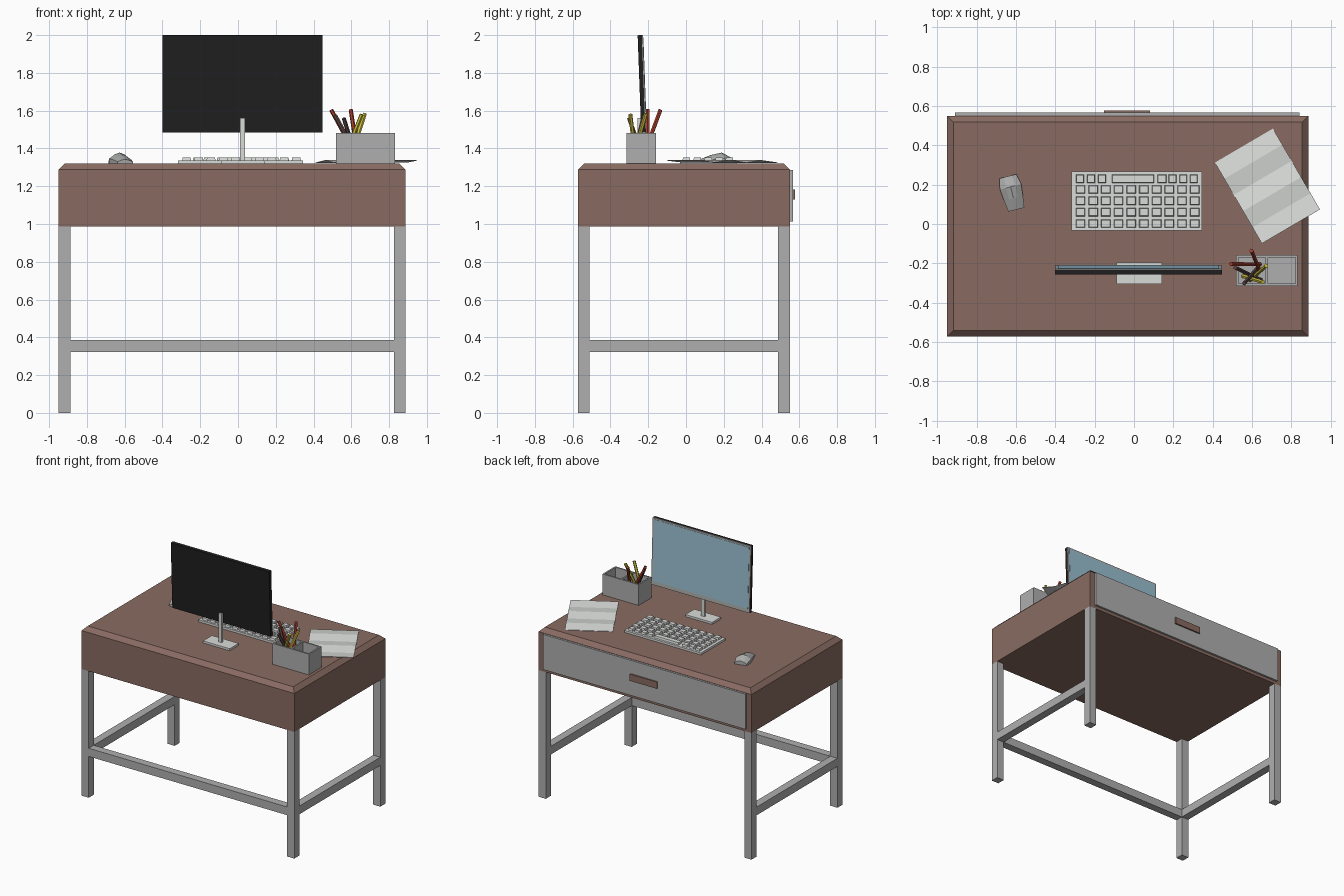
import bpy, bmesh, math
from mathutils import Vector, Matrix

if "Cube" in bpy.data.objects:
    bpy.data.objects.remove(bpy.data.objects["Cube"])


def mat(name, r, g, b):
    m = bpy.data.materials.new(name)
    m.diffuse_color = (r, g, b, 1)
    m.use_nodes = True
    m.node_tree.nodes["Principled BSDF"].inputs["Base Color"].default_value = m.diffuse_color
    return m


BROWN = mat("brown_wood", 0.25, 0.148, 0.12)
GREY = mat("grey_metal", 0.42, 0.43, 0.42)
WHITE = mat("off_white", 0.70, 0.72, 0.70)
BLACK = mat("black_plastic", 0.014, 0.014, 0.014)
BLUE = mat("screen_blue", 0.32, 0.52, 0.63)
RED = mat("pencil_red", 0.42, 0.05, 0.025)
YELLOW = mat("pencil_yellow", 0.60, 0.52, 0.05)
DARK = mat("pencil_dark", 0.10, 0.06, 0.055)


def finish(name, bm, material):
    bmesh.ops.recalc_face_normals(bm, faces=bm.faces)
    me = bpy.data.meshes.new(name)
    bm.to_mesh(me)
    bm.free()
    me.materials.append(material)
    ob = bpy.data.objects.new(name, me)
    bpy.context.collection.objects.link(ob)
    return ob


def add_box(bm, x0, x1, y0, y1, z0, z1, taper=0.0):
    """Box from its limits; taper pulls the top face inward."""
    vs = bmesh.ops.create_cube(bm, size=1)["verts"]
    for v in vs:
        top = v.co.z > 0
        t = taper if top else 0
        v.co = ((x1 - t) if v.co.x > 0 else (x0 + t),
                (y1 - t) if v.co.y > 0 else (y0 + t),
                z1 if top else z0)
    return vs


def box(name, material, *lim, taper=0.0):
    bm = bmesh.new()
    add_box(bm, *lim, taper=taper)
    return finish(name, bm, material)


def prism(name, material, a, b, r, sides=6):
    """Straight rod from a to b."""
    a, b = Vector(a), Vector(b)
    d = b - a
    bm = bmesh.new()
    bmesh.ops.create_cone(bm, cap_ends=True, segments=sides, radius1=r,
                          radius2=r, depth=d.length)
    m = Matrix.Translation((a + b) / 2) @ d.to_track_quat("Z", "Y").to_matrix().to_4x4()
    bm.transform(m)
    return finish(name, bm, material)


# Desk body with chamfered top rim
X0, X1, Y0, Y1, L = -0.95, 0.887, -0.572, 0.55, 0.062
bm = bmesh.new()
add_box(bm, X0, X1, Y0, Y1, 0.988, 1.288)
top = max(bm.faces, key=lambda f: f.calc_center_median().z)
new = bmesh.ops.extrude_face_region(bm, geom=[top])["geom"]
bmesh.ops.delete(bm, geom=[top], context="FACES_ONLY")
for v in [g for g in new if isinstance(g, bmesh.types.BMVert)]:
    v.co.x += 0.032 if v.co.x < 0 else -0.032
    v.co.y += 0.032 if v.co.y < 0 else -0.032
    v.co.z = 1.32
finish("desk_body", bm, BROWN)

# Drawer and handle on the user's side
box("drawer_front", GREY, -0.909, 0.84, Y1 - 0.02, 0.566, 1.012, 1.286)
box("drawer_handle", BROWN, -0.152, 0.082, 0.56, 0.577, 1.13, 1.182)

# Legs and stretchers
for sx, x in (("left", X0), ("right", X1 - L)):
    for sy, y in (("front", Y0), ("back", Y1 - L)):
        box(f"{sy}_{sx}_leg", GREY, x, x + L, y, y + L, 0, 0.988)
    box(f"{sx}_stretcher", GREY, x, x + L, Y0 + L, Y1 - L, 0.322, 0.386)
box("front_stretcher", GREY, X0 + L, X1 - L, Y0, Y0 + L, 0.322, 0.386)

# Monitor: slightly tilted panel, bezel and screen
tilt = Matrix.Translation((0.023, -0.223, 1.485)) @ Matrix.Rotation(0.037, 4, "X")
for name, m, lim in (
        ("monitor_shell", BLACK, (-0.424, 0.424, -0.014, 0.008, 0, 0.515)),
        ("monitor_bezel", GREY, (-0.424, 0.424, 0.008, 0.014, 0, 0.515)),
        ("monitor_screen", BLUE, (-0.41, 0.41, 0.012, 0.016, 0.03, 0.503))):
    box(name, m, *lim).data.transform(tilt)
box("monitor_pole", WHITE, 0.01, 0.038, -0.256, -0.242, 1.33, 1.56)
box("monitor_joint", BLACK, 0.012, 0.036, -0.245, -0.225, 1.50, 1.55)
box("monitor_base", WHITE, -0.088, 0.142, -0.305, -0.195, 1.32, 1.336)

# Keyboard
box("keyboard_base", WHITE, -0.317, 0.345, -0.033, 0.268, 1.32, 1.336)
bm = bmesh.new()


def key(cx, cy, w):
    add_box(bm, cx - w / 2, cx + w / 2, cy - 0.021, cy + 0.021, 1.335, 1.352, taper=0.003)


for row in range(4):
    for col in range(10):
        key(-0.272 + col * 0.0645, 0.002 + row * 0.058, 0.048)
for cx, w in ((-0.274, 0.04), (-0.219, 0.04), (-0.163, 0.04), (-0.005, 0.215),
              (0.142, 0.046), (0.196, 0.04), (0.25, 0.04), (0.304, 0.04)):
    key(cx, 0.23, w)
finish("keyboard_keys", bm, WHITE)

# Mouse: lofted low-poly hump (station y, half width, height)
bm = bmesh.new()
rings = []
for y, w, h in ((-0.09, 0.042, 0.022), (-0.03, 0.05, 0.045),
                (0.03, 0.056, 0.058), (0.085, 0.045, 0.03)):
    prof = ((-w, 0), (-w, h * 0.45), (-w * 0.45, h * 0.85), (0, h),
            (w * 0.45, h * 0.85), (w, h * 0.45), (w, 0))
    rings.append([bm.verts.new((x, y, z)) for x, z in prof])
for a, b in zip(rings, rings[1:]):
    for i in range(7):
        j = (i + 1) % 7
        bm.faces.new((a[i], a[j], b[j], b[i]))
bm.faces.new(rings[0])
bm.faces.new(rings[-1])
bm.transform(Matrix.Translation((-0.62, 0.16, 1.32)) @ Matrix.Rotation(0.25, 4, "Z"))
finish("mouse", bm, GREY)

# Folded paper sheet: zigzag strips along its length
A, U, V = Vector((0.411, 0.312, 0)), Vector((0.295, 0.173, 0)), Vector((0.239, -0.411, 0))
bm = bmesh.new()
strips = []
for i, z in enumerate((1.326, 1.338, 1.326, 1.34, 1.328, 1.338)):
    p = A + V * (i / 5)
    strips.append([bm.verts.new(q + Vector((0, 0, h)))
                   for q, h in ((p, z), (p + U, z), (p + U, z - 0.003), (p, z - 0.003))])
for a, b in zip(strips, strips[1:]):
    for i in range(4):
        j = (i + 1) % 4
        bm.faces.new((a[i], a[j], b[j], b[i]))
bm.faces.new(strips[0])
bm.faces.new(strips[-1])
finish("paper_sheet", bm, WHITE)

# Pencil box: floor, walls and divider
bx0, bx1, by0, by1, t = 0.519, 0.832, -0.315, -0.158, 0.012
bm = bmesh.new()
add_box(bm, bx0, bx1, by0, by1, 1.32, 1.332)
for x in (bx0, 0.669, bx1 - t):
    add_box(bm, x, x + t, by0 + t, by1 - t, 1.332, 1.482)
for y in (by0, by1 - t):
    add_box(bm, bx0, bx1, y, y + t, 1.332, 1.482)
finish("pencil_box", bm, GREY)

# Pencils leaning in the left compartment
for i, (m, a, b) in enumerate((
        (RED, (0.64, -0.205, 1.335), (0.493, -0.203, 1.605)),
        (RED, (0.638, -0.235, 1.335), (0.597, -0.135, 1.605)),
        (DARK, (0.63, -0.22, 1.335), (0.56, -0.302, 1.56)),
        (DARK, (0.645, -0.285, 1.335), (0.515, -0.222, 1.575)),
        (YELLOW, (0.555, -0.265, 1.335), (0.655, -0.295, 1.58)),
        (YELLOW, (0.59, -0.285, 1.335), (0.672, -0.212, 1.585)))):
    prism(f"pencil_{i + 1}", m, a, b, 0.011)
